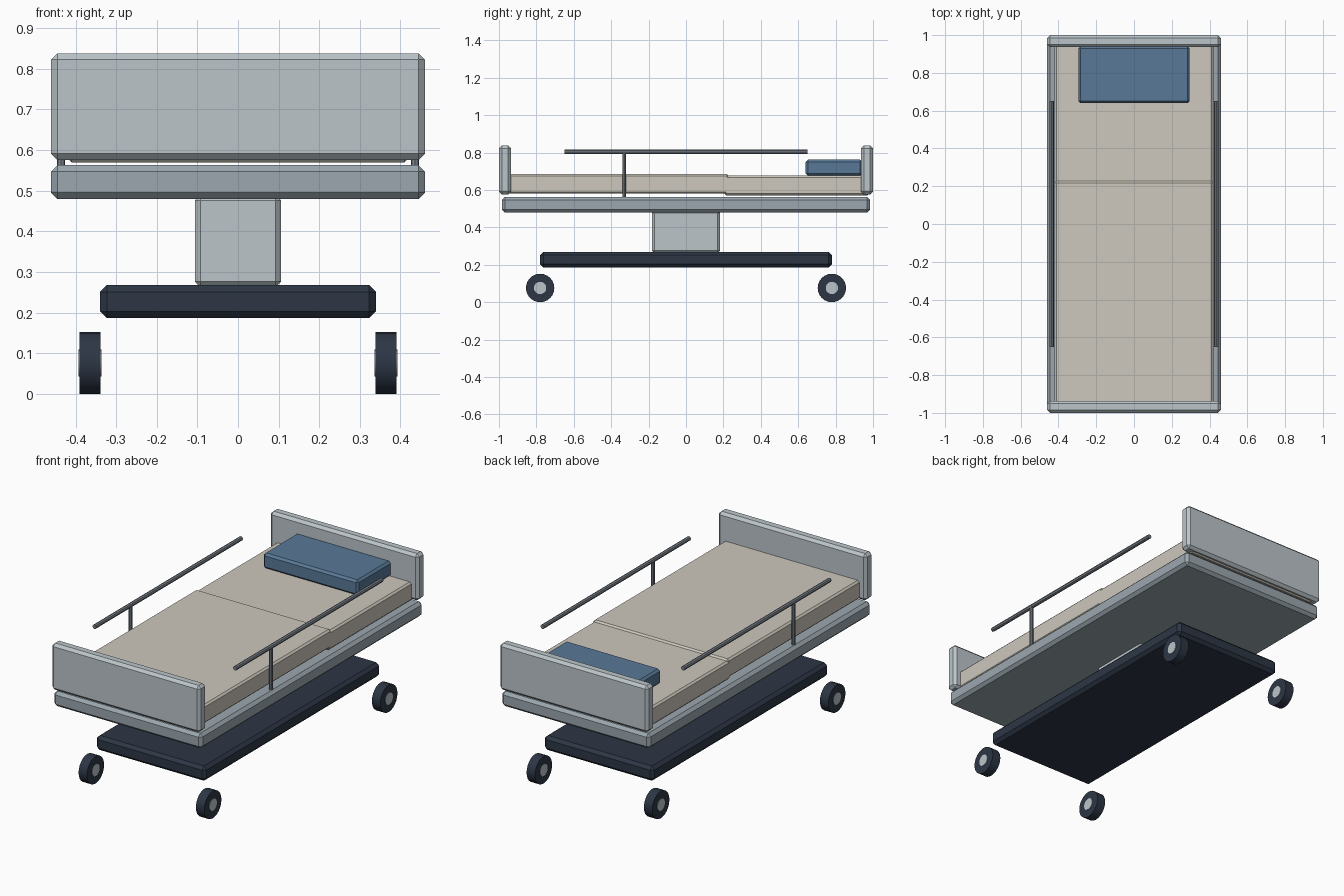
import bpy, bmesh, math
from mathutils import Matrix

if "Cube" in bpy.data.objects:
    bpy.data.objects.remove(bpy.data.objects["Cube"])


def material(name, rgb):
    m = bpy.data.materials.new(name)
    m.diffuse_color = (*rgb, 1)
    m.use_nodes = True
    m.node_tree.nodes["Principled BSDF"].inputs["Base Color"].default_value = m.diffuse_color
    return m


DARK = material("dark", (0.026, 0.037, 0.06))
PANEL = material("panel", (0.5, 0.56, 0.59))
FRAME = material("frame", (0.33, 0.39, 0.43))
SHEET = material("sheet", (0.61, 0.58, 0.51))
BLUE = material("blue", (0.1, 0.19, 0.31))
RAIL = material("rail", (0.2, 0.23, 0.26))


def finish(name, bm, mat):
    me = bpy.data.meshes.new(name)
    bm.to_mesh(me)
    bm.free()
    me.materials.append(mat)
    ob = bpy.data.objects.new(name, me)
    bpy.context.collection.objects.link(ob)
    return ob


def box(name, x, y, z, bevel, mat):
    """Chamfered box from (min, max) ranges."""
    bm = bmesh.new()
    bmesh.ops.create_cube(bm, size=1)
    for v in bm.verts:
        for i, (a, b) in enumerate((x, y, z)):
            v.co[i] = a if v.co[i] < 0 else b
    bmesh.ops.bevel(bm, geom=bm.edges[:], offset=bevel, segments=1, affect='EDGES')
    return finish(name, bm, mat)


def cylinder(name, center, radius, depth, axis, sides, mat):
    bm = bmesh.new()
    rot = {'X': Matrix.Rotation(math.pi / 2, 4, 'Y'),
           'Y': Matrix.Rotation(math.pi / 2, 4, 'X'),
           'Z': Matrix()}[axis]
    bmesh.ops.create_cone(bm, cap_ends=True, segments=sides, radius1=radius,
                          radius2=radius, depth=depth,
                          matrix=Matrix.Translation(center) @ rot)
    return finish(name, bm, mat)


# Base, lifting column and bed frame
box("base", (-0.34, 0.34), (-0.78, 0.78), (0.186, 0.268), 0.017, DARK)
box("lift_column", (-0.106, 0.106), (-0.183, 0.183), (0.262, 0.49), 0.014, PANEL)
box("bed_frame", (-0.46, 0.46), (-0.985, 0.985), (0.479, 0.563), 0.016, FRAME)

# Mattress in two sections, with pillow
box("mattress_foot", (-0.42, 0.42), (-0.955, 0.228), (0.58, 0.685), 0.01, SHEET)
box("mattress_head", (-0.42, 0.42), (0.205, 0.98), (0.57, 0.676), 0.01, SHEET)
box("pillow", (-0.295, 0.295), (0.64, 0.942), (0.676, 0.762), 0.012, BLUE)

# End boards
box("foot_board", (-0.46, 0.46), (-1.0, -0.936), (0.576, 0.838), 0.015, PANEL)
box("head_board", (-0.46, 0.46), (0.936, 1.0), (0.576, 0.838), 0.015, PANEL)

# Side rails and castors
for sx, side in ((-1, "left"), (1, "right")):
    x = sx * 0.436
    cylinder(f"{side}_rail", (x, 0, 0.803), 0.012, 1.3, 'Y', 8, RAIL)
    cylinder(f"{side}_rail_post", (x, -0.33, 0.681), 0.01, 0.24, 'Z', 8, RAIL)
    for y, end in ((-0.78, "front"), (0.78, "back")):
        c = (sx * 0.364, y, 0.076)
        parts = (cylinder(f"{end}_{side}_wheel", c, 0.076, 0.052, 'X', 24, DARK),
                 cylinder(f"{end}_{side}_hub", c, 0.033, 0.057, 'X', 20, PANEL))
        for ob in parts:
            bpy.ops.object.select_all(action='DESELECT')
            ob.select_set(True)
            bpy.context.view_layer.objects.active = ob
            bpy.ops.object.shade_smooth_by_angle()
